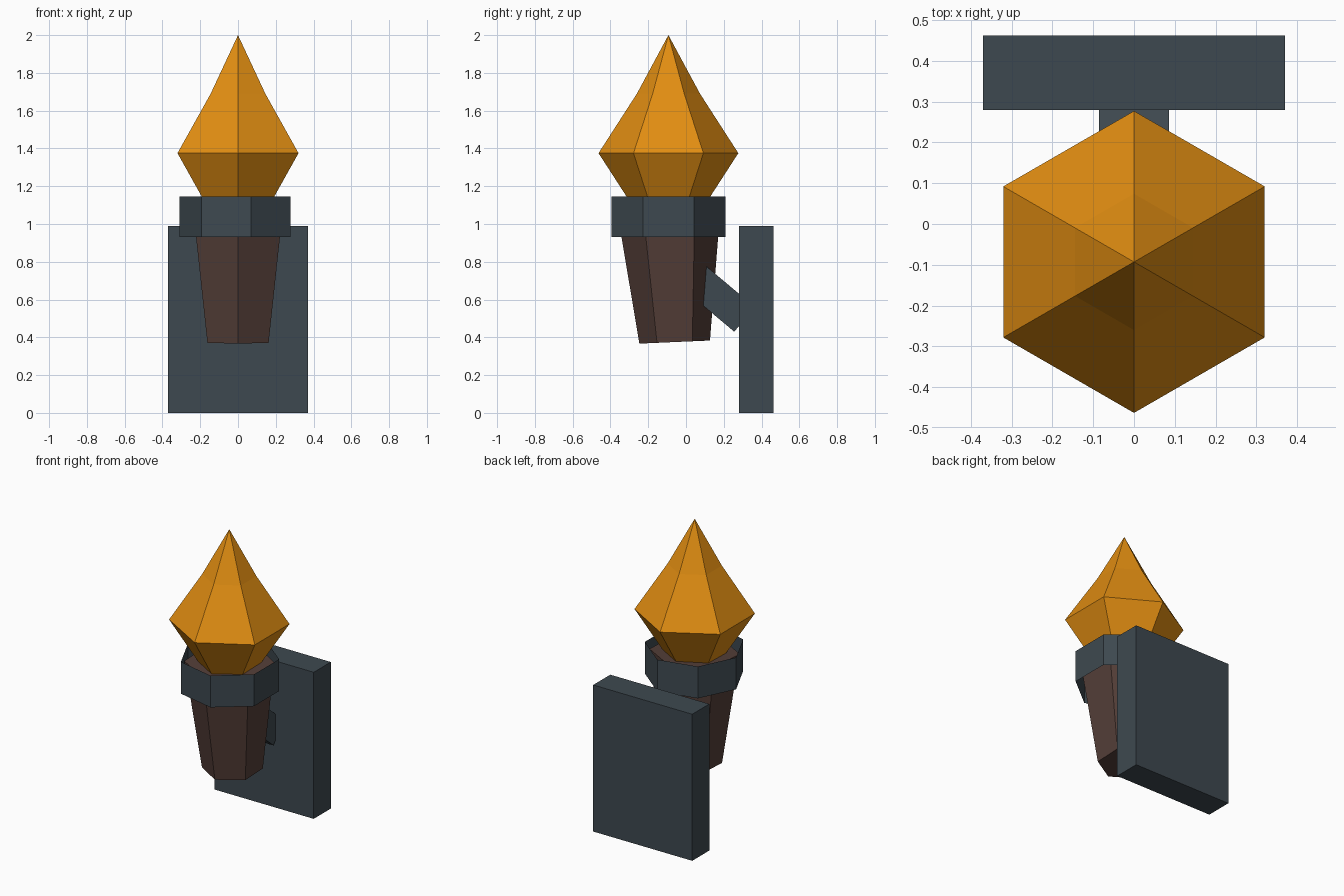
import bpy, bmesh, math
from mathutils import Matrix, Vector

if "Cube" in bpy.data.objects:
    bpy.data.objects.remove(bpy.data.objects["Cube"])


def material(name, rgb):
    m = bpy.data.materials.new(name)
    m.diffuse_color = (*rgb, 1)
    m.use_nodes = True
    m.node_tree.nodes["Principled BSDF"].inputs["Base Color"].default_value = m.diffuse_color
    return m


IRON = material("dark iron", (0.048, 0.066, 0.080))
WOOD = material("dark wood", (0.090, 0.049, 0.040))
FIRE = material("flame orange", (0.760, 0.270, 0.006))


def finish(name, bm, mat):
    bmesh.ops.recalc_face_normals(bm, faces=bm.faces)
    mesh = bpy.data.meshes.new(name)
    bm.to_mesh(mesh)
    bm.free()
    mesh.materials.append(mat)
    obj = bpy.data.objects.new(name, mesh)
    bpy.context.collection.objects.link(obj)
    return obj


def box(name, size, matrix, mat):
    bm = bmesh.new()
    bmesh.ops.create_cube(bm, size=1, matrix=matrix @ Matrix.Diagonal((*size, 1)))
    return finish(name, bm, mat)


def lathe(name, sides, profile, start, mat, caps=True):
    """Stack of regular polygons from (radius, z) pairs; radius 0 makes a tip."""
    bm = bmesh.new()
    rings = []
    for r, z in profile:
        angles = [start + math.tau * i / sides for i in range(sides)]
        rings.append([bm.verts.new((r * math.cos(a), r * math.sin(a), z)) for a in angles]
                     if r else [bm.verts.new((0, 0, z))])
    for low, high in zip(rings, rings[1:]):
        for i in range(sides):
            j = (i + 1) % sides
            top = [high[0]] if len(high) == 1 else [high[j], high[i]]
            bm.faces.new([low[i], low[j]] + top)
    if caps:
        for ring in (rings[0], rings[-1]):
            if len(ring) > 1:
                bm.faces.new(ring)
    return finish(name, bm, mat)


# Wall plate and slanted bracket
box("wall_plate", (0.74, 0.182, 0.99), Matrix.Translation((0, 0.371, 0.495)), IRON)
tilt = Matrix.Rotation(math.radians(-40), 4, 'X')
end = Vector((0, 0.31, 0.495))
centre = end - tilt.to_3x3() @ Vector((0, 0.18, 0))
box("bracket", (0.172, 0.36, 0.17), Matrix.Translation(centre) @ tilt, IRON)

# Tapered handle, leaning slightly forward
handle = lathe("handle", 6, [(0.187, 0), (0.277, 0.73)], math.pi / 2, WOOD)
handle.location = (0, -0.06, 0.375)
handle.rotation_euler.x = math.radians(2.5)

# Open seven-sided collar
collar = lathe("collar", 7, [(0.309, 0.93), (0.309, 1.145)], math.pi, IRON, caps=False)
collar.location.y = -0.093

# Six-sided flame
flame = lathe("flame", 6, [(0.16, 1.05), (0.37, 1.375), (0.167, 1.69), (0, 2.0)],
              math.pi / 2, FIRE)
flame.location.y = -0.093
